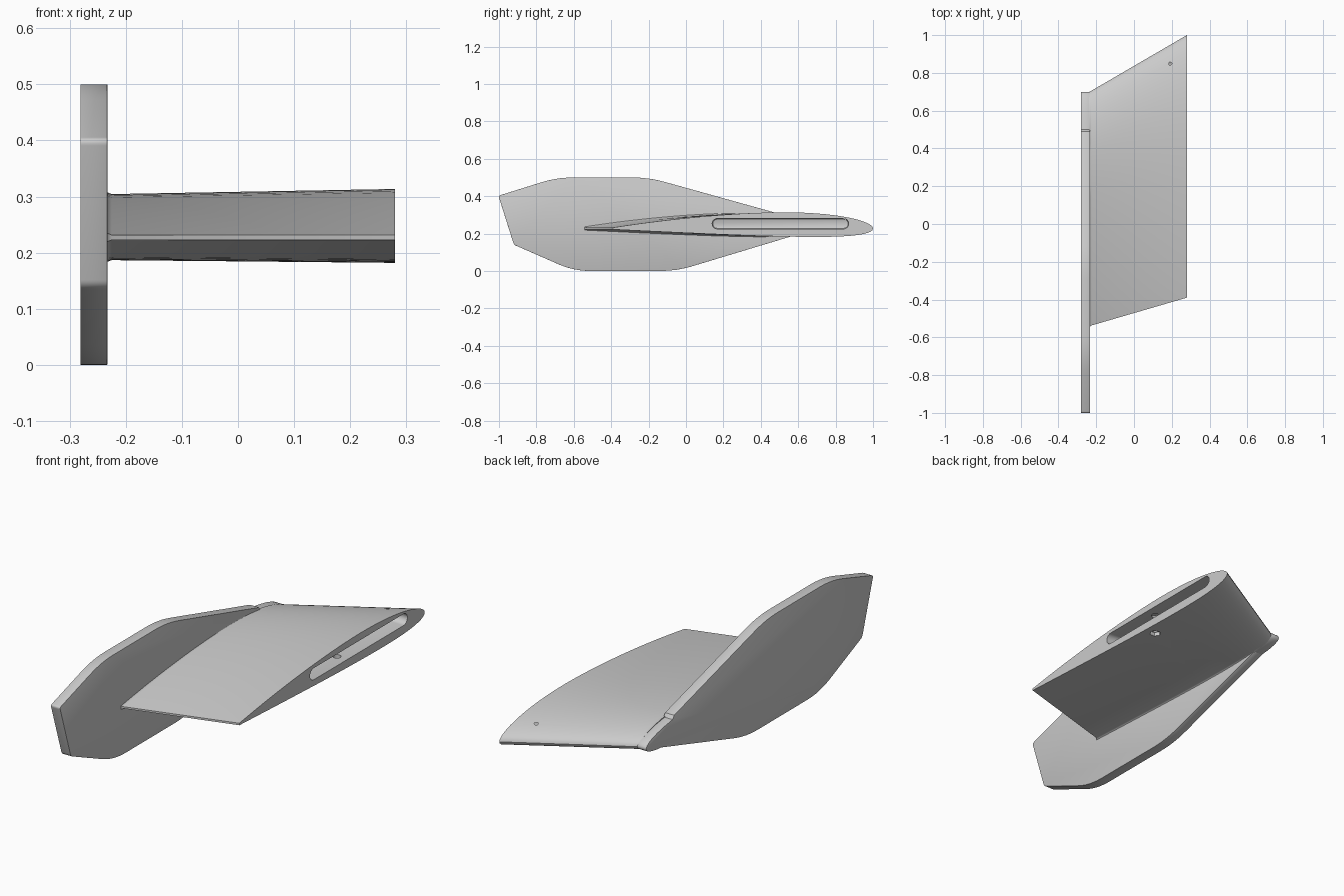
import bpy, bmesh, math
from mathutils import Vector

cube = bpy.data.objects.get("Cube")
if cube:
    bpy.data.objects.remove(cube, do_unlink=True)

grey = bpy.data.materials.new("plain grey")
grey.use_nodes = True
grey.diffuse_color = (0.6, 0.6, 0.6, 1)
grey.node_tree.nodes["Principled BSDF"].inputs["Base Color"].default_value = (0.6, 0.6, 0.6, 1)


def loft(name, loops):
    """Skin matching closed loops of points and cap both ends."""
    bm = bmesh.new()
    rings = [[bm.verts.new(p) for p in loop] for loop in loops]
    n = len(rings[0])
    for a, b in zip(rings, rings[1:]):
        for i in range(n):
            j = (i + 1) % n
            bm.faces.new((a[i], a[j], b[j], b[i]))
    bm.faces.new(rings[0])
    bm.faces.new(rings[-1])
    bmesh.ops.recalc_face_normals(bm, faces=bm.faces)
    mesh = bpy.data.meshes.new(name)
    bm.to_mesh(mesh)
    bm.free()
    ob = bpy.data.objects.new(name, mesh)
    bpy.context.collection.objects.link(ob)
    mesh.materials.append(grey)
    return ob


def apply_modifier(ob, kind, **settings):
    bpy.ops.object.select_all(action="DESELECT")
    bpy.context.view_layer.objects.active = ob
    ob.select_set(True)
    mod = ob.modifiers.new(kind.lower(), kind)
    for key, value in settings.items():
        setattr(mod, key, value)
    bpy.ops.object.modifier_apply(modifier=mod.name)


def cut(ob, cutter):
    apply_modifier(ob, "BOOLEAN", operation="DIFFERENCE", solver="EXACT", object=cutter)
    bpy.data.objects.remove(cutter, do_unlink=True)


def smooth(ob, angle):
    bpy.ops.object.select_all(action="DESELECT")
    bpy.context.view_layer.objects.active = ob
    ob.select_set(True)
    bpy.ops.object.shade_smooth_by_angle(angle=math.radians(angle))


ROOT, TIP, CHORD_Z = -0.235, 0.28, 0.227
STEPS = 32


def surface(t, side):
    """Height over the chord line, per unit chord, of a cambered section."""
    half = 0.46 * (0.2969 * t ** 0.5 - 0.126 * t - 0.3516 * t ** 2
                   + 0.2843 * t ** 3 - 0.1015 * t ** 4) + 0.0025 * t
    p = 0.4
    camber = 0.016 * ((2 * p * t - t * t) / p ** 2 if t < p
                      else (1 - 2 * p + 2 * p * t - t * t) / (1 - p) ** 2)
    return camber + side * half


def section(x, flare=0.0):
    """Airfoil loop at span position x, optionally flared outward."""
    f = (x - ROOT) / (TIP - ROOT)
    lead, trail = 0.7 + 0.3 * f, -0.54 + 0.15 * f
    chord = lead - trail
    ts = [(1 - math.cos(math.pi * i / STEPS)) / 2 for i in range(STEPS + 1)]
    path = [(t, 1) for t in reversed(ts)] + [(t, -1) for t in ts[1:]]
    return [(x, lead - t * chord - flare * t,
             CHORD_Z + surface(t, s) * chord + s * flare * min(1, t * 4))
            for t, s in path]


# Wing, with a small fillet where it meets the end plate
wing = loft("wing", [section(ROOT - 0.004, 0.008), section(ROOT, 0.007), section(ROOT + 0.003, 0.003),
                     section(ROOT + 0.01), section(TIP)])


# Slot in the wing tip, with a softened floor edge
def stadium(x, inset=0.0):
    y0, y1, z, r = 0.1675, 0.8425, 0.2525, 0.0275 - inset
    loop = []
    for centre, start in ((y1, -90), (y0, 90)):
        for i in range(13):
            a = math.radians(start + 15 * i)
            loop.append((x, centre + r * math.cos(a), z + r * math.sin(a)))
    return loop


cut(wing, loft("slot_cutter", [stadium(0.3), stadium(0.19), stadium(0.183, 0.003), stadium(0.18, 0.01)]))


# Bolt hole with a hexagonal pocket underneath
def drill(sides, r, z0, z1):
    ring = [(2 * math.pi * i / sides) for i in range(sides)]
    return loft("hole_cutter", [[(0.225 + r * math.cos(a), 0.42 + r * math.sin(a), z)
                                 for a in ring] for z in (z0, z1)])


cut(wing, drill(24, 0.018, 0.15, 0.289))
cut(wing, drill(6, 0.026, 0.15, 0.205))
smooth(wing, 30)


# End plate outline: rounded corners, with a tail that follows the wing root
def round_corner(prev, cur, nxt, r):
    prev, cur, nxt = Vector(prev), Vector(cur), Vector(nxt)
    a = cur + (prev - cur).normalized() * r
    b = cur + (nxt - cur).normalized() * r
    return [tuple(a.lerp(cur, k / 6).lerp(cur.lerp(b, k / 6), k / 6)) for k in range(7)]


nose = [(t, 1) for t in (0.16, 0.11, 0.07, 0.04, 0.02, 0.008, 0.002, 0)]
nose += [(t, -1) for t, _ in reversed(nose[:-1])][:-1]
tail = [(0.7 - t * 1.24, CHORD_Z + surface(t, s) * 1.24) for t, s in nose]
corners = [((0.58, 0.19), 0), ((-0.05, 0), 0.09), ((-0.6, 0), 0.09),
           ((-0.92, 0.14), 0.012), ((-1.003, 0.402), 0.012),
           ((-0.69, 0.5), 0.09), ((-0.2, 0.5), 0.09), ((0.49, 0.308), 0)]
outline = []
for i, (p, r) in enumerate(corners):
    if r:
        outline += round_corner(corners[i - 1][0], p, corners[i + 1][0], r)
    else:
        outline.append(p)
outline += tail

plate = loft("end_plate", [[(x, y, z) for y, z in outline] for x in (-0.281, -0.233)])
apply_modifier(plate, "BEVEL", width=0.004, segments=2, limit_method="ANGLE",
               angle_limit=math.radians(60))
smooth(plate, 35)
